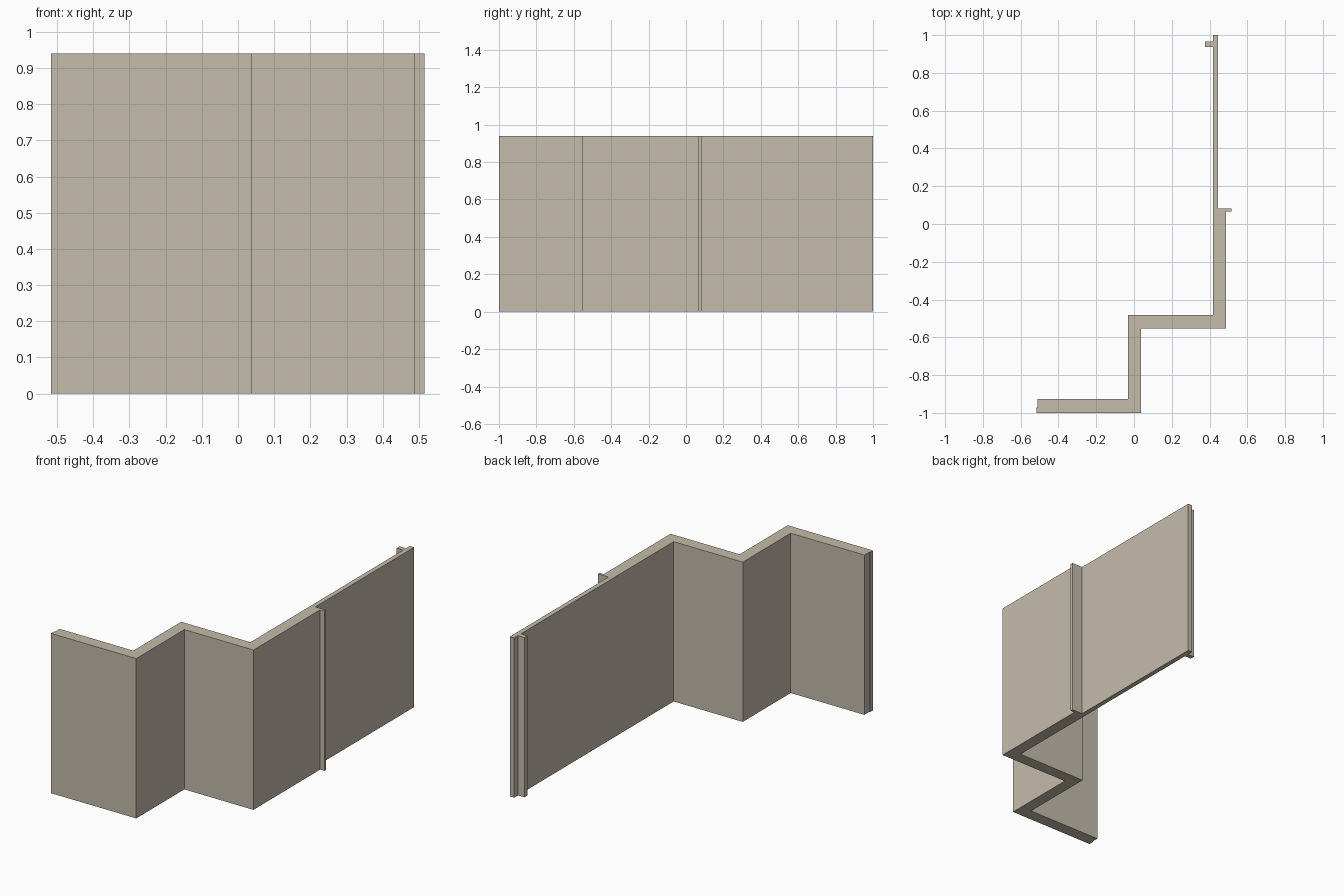
import bpy
import bmesh

if "Cube" in bpy.data.objects:
    bpy.data.objects.remove(bpy.data.objects["Cube"])

HEIGHT = 0.94

stone = bpy.data.materials.new("warm_beige")
stone.diffuse_color = (0.55, 0.50, 0.41, 1.0)
stone.use_nodes = True
stone.node_tree.nodes["Principled BSDF"].inputs["Base Color"].default_value = stone.diffuse_color


def extrude_plan(name, outline):
    """Raise a counter-clockwise floor plan outline to full height."""
    mesh = bpy.data.meshes.new(name)
    bm = bmesh.new()
    base = bm.faces.new([bm.verts.new((x, y, 0)) for x, y in outline])
    top = bmesh.ops.extrude_face_region(bm, geom=[base], use_keep_orig=True)
    verts = [v for v in top["geom"] if isinstance(v, bmesh.types.BMVert)]
    bmesh.ops.translate(bm, verts=verts, vec=(0, 0, HEIGHT))
    bmesh.ops.recalc_face_normals(bm, faces=bm.faces)
    bm.to_mesh(mesh)
    bm.free()
    mesh.materials.append(stone)
    obj = bpy.data.objects.new(name, mesh)
    bpy.context.collection.objects.link(obj)
    return obj


# Stepped wall with a thin rear run, a side lip and a rear inner lip
extrude_plan("stepped_wall", [
    (-0.517, -1.0), (0.038, -1.0), (0.038, -0.553), (0.488, -0.553),
    (0.488, 0.067), (0.515, 0.067), (0.515, 0.083), (0.446, 0.083),  # side lip
    (0.446, 1.0), (0.418, 1.0),
    (0.418, 0.965), (0.376, 0.965), (0.376, 0.938), (0.418, 0.938),  # rear lip
    (0.418, -0.482), (-0.032, -0.482), (-0.032, -0.927),
    (-0.512, -0.927), (-0.512, -0.972), (-0.517, -0.972),  # end rebate
])
